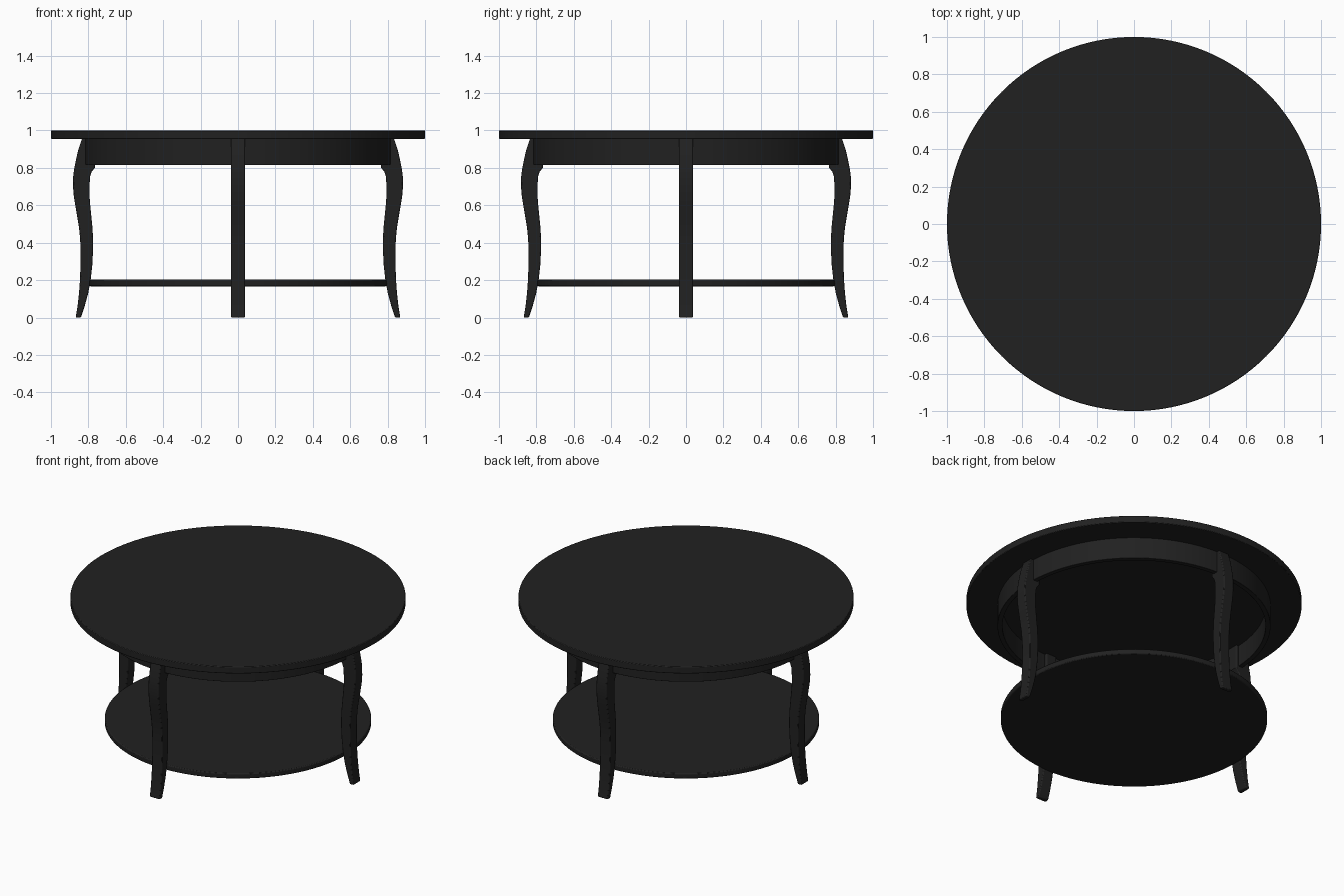
import bpy, bmesh, math
from mathutils import Matrix

cube = bpy.data.objects.get("Cube")
if cube:
    bpy.data.objects.remove(cube, do_unlink=True)

black = bpy.data.materials.new("black_paint")
black.use_nodes = True
colour = (0.015, 0.015, 0.015, 1)
black.diffuse_color = colour
black.node_tree.nodes["Principled BSDF"].inputs["Base Color"].default_value = colour


def finish(name, bm, bevel):
    bmesh.ops.recalc_face_normals(bm, faces=bm.faces)
    mesh = bpy.data.meshes.new(name)
    bm.to_mesh(mesh)
    bm.free()
    mesh.materials.append(black)
    obj = bpy.data.objects.new(name, mesh)
    bpy.context.collection.objects.link(obj)
    mod = obj.modifiers.new("soft_edges", 'BEVEL')
    mod.width, mod.segments, mod.limit_method = bevel, 2, 'ANGLE'
    mod.angle_limit = math.radians(50)
    bpy.ops.object.select_all(action='DESELECT')
    obj.select_set(True)
    bpy.context.view_layer.objects.active = obj
    bpy.ops.object.shade_smooth_by_angle(angle=math.radians(35))
    return obj


def disc(name, radius, low, high, bevel):
    bm = bmesh.new()
    bmesh.ops.create_cone(bm, cap_ends=True, segments=128, radius1=radius,
                          radius2=radius, depth=high - low,
                          matrix=Matrix.Translation((0, 0, (low + high) / 2)))
    return finish(name, bm, bevel)


def ring(name, outer, inner, low, high, steps=128):
    bm = bmesh.new()
    loops = []
    for i in range(steps):
        a = math.tau * i / steps
        loops.append([bm.verts.new((r * math.cos(a), r * math.sin(a), z))
                      for r, z in ((outer, low), (outer, high), (inner, high), (inner, low))])
    for i, here in enumerate(loops):
        there = loops[(i + 1) % steps]
        for k in range(4):
            bm.faces.new((here[k], there[k], there[k - 1], here[k - 1]))
    return finish(name, bm, 0.002)


# Round top, apron and lower shelf
disc("table_top", 1.0, 0.955, 1.0, 0.004)
ring("apron", 0.815, 0.785, 0.815, 0.957)
disc("lower_shelf", 0.795, 0.167, 0.202, 0.006)

# Curved leg side profile: height, outer reach, inner reach
LEG = [(0.957, 0.834, 0.765), (0.90, 0.853, 0.765), (0.85, 0.865, 0.765),
       (0.80, 0.875, 0.765), (0.792, 0.876, 0.772), (0.78, 0.878, 0.782),
       (0.755, 0.881, 0.791), (0.70, 0.882, 0.794), (0.65, 0.878, 0.794),
       (0.60, 0.870, 0.790), (0.54, 0.860, 0.784), (0.48, 0.850, 0.778),
       (0.42, 0.844, 0.775), (0.36, 0.842, 0.775), (0.28, 0.842, 0.779),
       (0.20, 0.845, 0.788), (0.13, 0.850, 0.801), (0.06, 0.858, 0.820),
       (0.0, 0.868, 0.840)]
HALF = 0.0375


def leg(name, angle):
    bm = bmesh.new()
    rows = [[bm.verts.new((x, y, z)) for x, y in
             ((outer, -HALF), (outer, HALF), (inner, HALF), (inner, -HALF))]
            for z, outer, inner in LEG]
    for upper, lower in zip(rows, rows[1:]):
        for k in range(4):
            bm.faces.new((upper[k], upper[k - 1], lower[k - 1], lower[k]))
    bm.faces.new(rows[0])
    bm.faces.new(rows[-1])
    obj = finish(name, bm, 0.006)
    obj.rotation_euler.z = angle


# Four legs, one on each side
for i, side in enumerate(("left", "back", "right", "front")):
    leg(side + "_leg", i * math.pi / 2)
